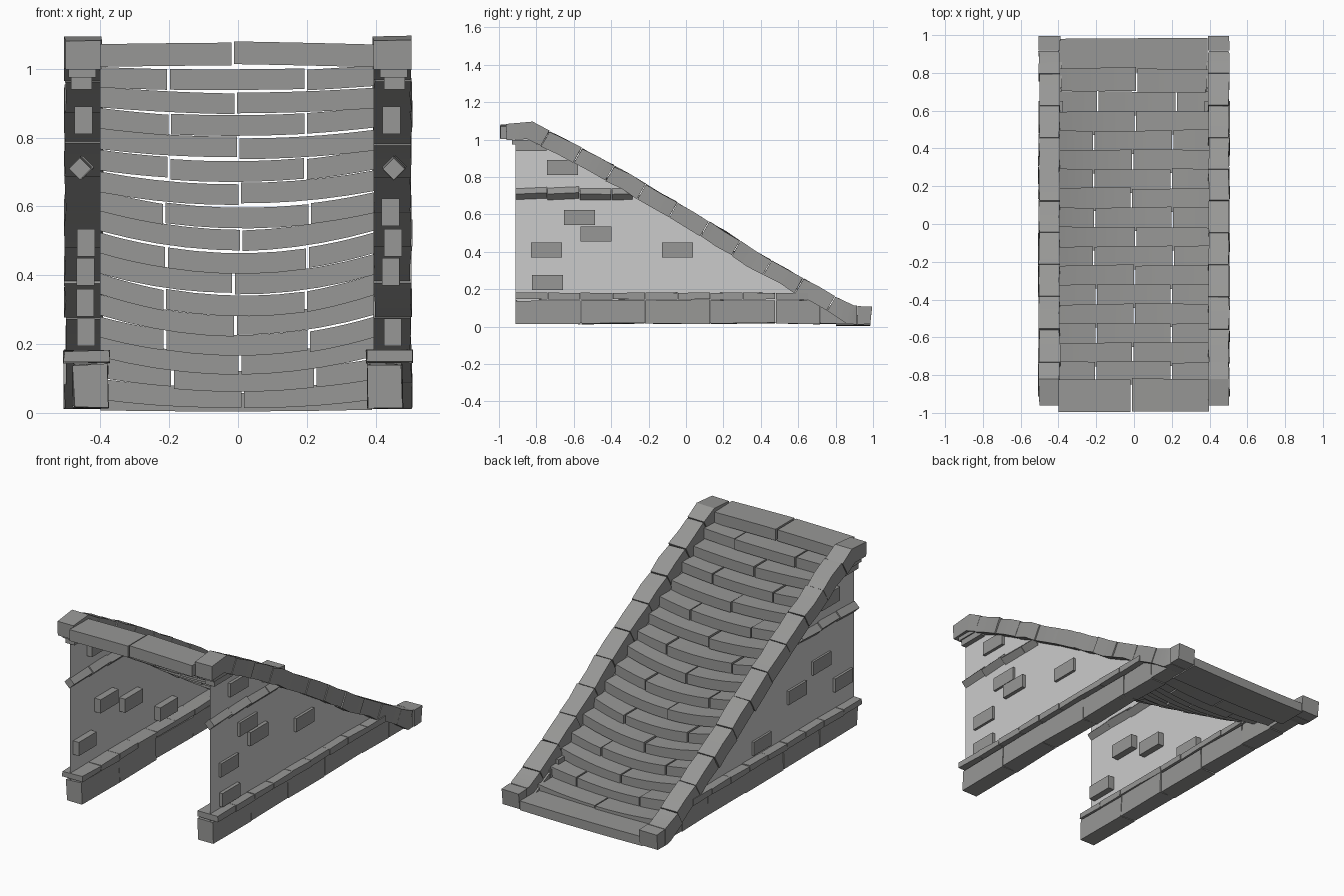
import bpy, bmesh, math, random
from mathutils import Vector

if "Cube" in bpy.data.objects:
    bpy.data.objects.remove(bpy.data.objects["Cube"])

random.seed(7)


def grey(name, v):
    m = bpy.data.materials.new(name)
    m.diffuse_color = (v, v, v * .98, 1)
    m.use_nodes = True
    m.node_tree.nodes["Principled BSDF"].inputs["Base Color"].default_value = m.diffuse_color
    return m


STONE, PLASTER = grey("dark_stone", .31), grey("plaster", .58)


def jit(a):
    return random.uniform(-a, a)


def loft(bm, sections):
    """Closed solid through a list of four-cornered sections."""
    rings = [[bm.verts.new(p) for p in s] for s in sections]
    for a, b in zip(rings, rings[1:]):
        for i in range(4):
            j = (i + 1) % 4
            bm.faces.new((a[i], a[j], b[j], b[i]))
    bm.faces.new(rings[0][::-1])
    bm.faces.new(rings[-1])


def finish(name, bm, smooth=True, mat=STONE):
    bmesh.ops.recalc_face_normals(bm, faces=bm.faces)
    me = bpy.data.meshes.new(name)
    bm.to_mesh(me)
    bm.free()
    me.materials.append(mat)
    ob = bpy.data.objects.new(name, me)
    bpy.context.collection.objects.link(ob)
    if smooth:
        bpy.ops.object.select_all(action='DESELECT')
        ob.select_set(True)
        bpy.context.view_layer.objects.active = ob
        bpy.ops.object.shade_smooth_by_angle(angle=math.radians(30))
    return ob


def rect(x0, x1, y, z0, z1, j=0.0):
    return [(x0 + jit(j), y, z0 + jit(j)), (x1 + jit(j), y, z0 + jit(j)),
            (x1 + jit(j), y, z1 + jit(j)), (x0 + jit(j), y, z1 + jit(j))]


# Sagging treads: rows of two and three stones, alternating
def tread(bm, x0, x1, y0, y1, ztop, thick, sag):
    dz, tilt, dy, skew = jit(.003), jit(.008), jit(.004), jit(.008)
    secs = []
    for k in range(6):
        t = k / 5
        x = x0 + (x1 - x0) * t
        z = ztop + dz + tilt * (t - .5) - sag * (1 - (x / .4) ** 2)
        ya, yb = y0 + dy, y1 + dy + skew * (t - .5)
        secs.append([(x, ya, z - thick), (x, yb, z - thick), (x, yb, z), (x, ya, z)])
    loft(bm, secs)


def row(bm, seams, *args):
    xs = [-.405] + [s + jit(.015) for s in seams] + [.4]
    for a, b in zip(xs, xs[1:]):
        tread(bm, a + .004, b - .004, *args)


bm = bmesh.new()
N = 16
row(bm, [-.01], -.992, -.82, 1.075, .066, -.002)
for i in range(N):
    yb = -.73 + i * .1022 + (.02 if i == N - 1 else 0)
    ztop = 1.007 - i * .0603
    sag = .06 * min(1, (i + 1) / 9)
    if i > 12:
        sag -= .010 * (i - 12)
    seams = [-.2, .21] if i % 2 == 0 else [0]
    row(bm, seams, yb - .124, yb, ztop, .060, sag)
tread(bm, -.4, .39, .80, .98, .064, .054, .004)
finish("stair_treads", bm)

# Side walls, thin sheets under the slope
for side, label in ((1, "right"), (-1, "left")):
    bm = bmesh.new()
    x = side * .455
    bm.faces.new([bm.verts.new((x, y, z)) for y, z in
                  ((-.912, .02), (.84, .02), (.84, .06), (-.83, 1.02), (-.912, 1.0))])
    finish(label + "_wall", bm, False, PLASTER)

    # Sloping curb stones with a bent stone at the top and a flat foot
    bm = bmesh.new()
    V = Vector
    run = V((1.70, -.98)).normalized()
    nrm = V((-run.y, run.x))
    start, length = V((-.82, 1.092)), 1.955

    def curb(d):
        wave = .017 * max(0, math.sin(1.4 * math.pi * d / length))
        top = start + run * d + nrm * (wave + jit(.004))
        return top, top - nrm * (.09 + jit(.004))

    def section(top, low):
        a, b = side * (.394 + jit(.004)), side * (.503 + jit(.004))
        return [(a, low.x, low.y), (b, low.x, low.y),
                (b, top.x, top.y + jit(.003)), (a, top.x, top.y)]

    loft(bm, [section(V((-.962, 1.082)), V((-.96, .998))),
              section(V((-.82, 1.094)), V((-.85, 1.003))),
              section(*curb(.10))])
    stones = 9
    step = (length - .19) / stones
    for k in range(stones):
        d = .103 + step * k
        loft(bm, [section(*curb(d)), section(*curb(d + step * .5)),
                  section(*curb(d + step - .004))])
    loft(bm, [section(*curb(.103 + step * stones)), section(V((.90, .112)), V((.86, .015))),
              section(V((.915, .11)), V((.915, .012)))])
    loft(bm, [section(V((.918, .11)), V((.918, .012))),
              section(V((.995, .105)), V((.985, .014)))])
    finish(label + "_curb", bm)

    # Foundation stones, the last one tapering under the curb
    bm = bmesh.new()
    a, b = side * .38, side * .478
    ys = [-.912, -.56, -.22, .13, .48, .72]
    for y0, y1 in zip(ys, ys[1:]):
        loft(bm, [rect(a, b, y, .017, .142, .005) for y in (y0, y1 - .003)])
    loft(bm, [rect(a, b, .72, .017, .13), rect(a, b, .86, .017, .06)])
    finish(label + "_foundation", bm)

    # Thin ledge above the foundation
    bm = bmesh.new()
    for k in range(9):
        y = -.912 + k * .174
        loft(bm, [rect(side * .374, side * .506, e, .147, .181, .003)
                  for e in (y, y + .171)])
    finish(label + "_ledge", bm)

    # Diamond-section string course
    bm = bmesh.new()
    r = .032
    for k in range(4):
        y = -.912 + k * .172
        secs = []
        for e in (y, y + (.168 if k < 3 else .11)):
            x, z = side * .455 + jit(.004), .712 + jit(.005)
            secs.append([(x - r, e, z), (x, e, z - r), (x + r, e, z), (x, e, z + r)])
        loft(bm, secs)
    finish(label + "_string_course", bm)

    # Scattered bricks poking through both wall faces
    bm = bmesh.new()
    bricks = {1: [(-.66, .85), (-.57, .583), (-.48, .495), (-.745, .41),
                  (-.74, .235), (-.045, .41)],
              -1: [(-.67, .85), (-.60, .495), (-.37, .41), (-.80, .32),
                   (-.045, .235)]}[side]
    for y, z in bricks:
        c = side * (.446 + jit(.005))
        loft(bm, [rect(c - .026, c + .026, e, z - .04, z + .04)
                  for e in (y - .083, y + .083)])
    finish(label + "_wall_bricks", bm, False)

    # Corbel stones under the top of the curb
    bm = bmesh.new()
    loft(bm, [rect(side * .425, side * .485, e, .94, .975) for e in (-.912, -.745)])
    loft(bm, [rect(side * .412, side * .492, e, .975, .998) for e in (-.93, -.80)])
    finish(label + "_corbel", bm, False)
